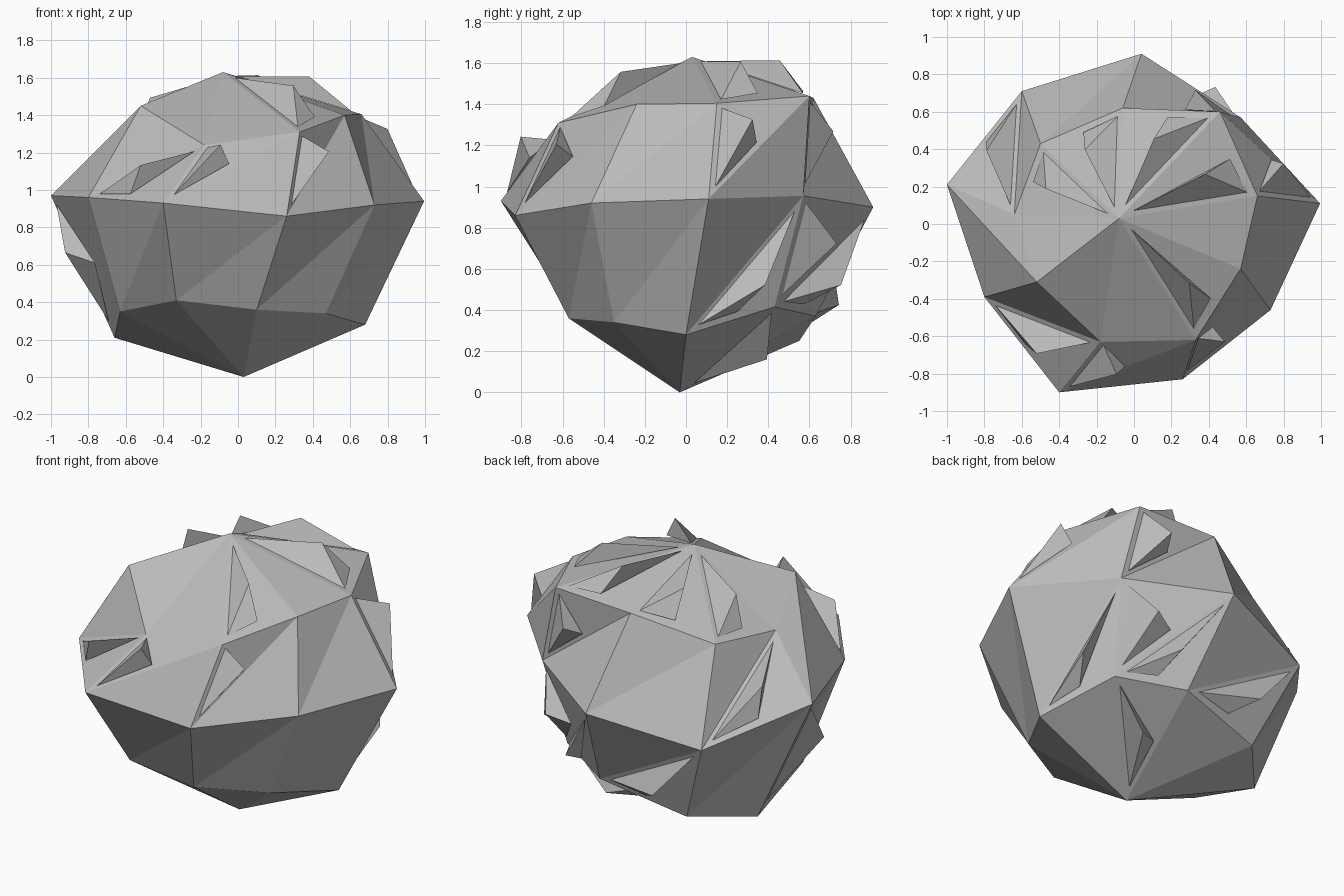
import bpy, bmesh
from mathutils import Vector

if "Cube" in bpy.data.objects:
    bpy.data.objects.remove(bpy.data.objects["Cube"])

stone = bpy.data.materials.new("grey_stone")
stone.diffuse_color = (0.5, 0.5, 0.5, 1)
stone.use_nodes = True
stone.node_tree.nodes["Principled BSDF"].inputs["Base Color"].default_value = stone.diffuse_color

# Rings of nine corners each, anticlockwise from +x
TOP, BOTTOM = Vector((-0.08, 0.03, 1.63)), Vector((0.03, -0.03, 0.0))
U = [Vector(p) for p in (
    (0.66, 0.15, 1.405), (0.46, 0.60, 1.44), (-0.06, 0.62, 1.43),
    (-0.50, 0.43, 1.285), (-0.64, 0.05, 1.265), (-0.52, -0.31, 1.45),
    (-0.18, -0.63, 1.24), (0.33, -0.62, 1.31), (0.57, -0.24, 1.40))]
V = [Vector(p) for p in (
    (0.995, 0.11, 0.94), (0.57, 0.57, 0.955), (0.04, 0.91, 0.90),
    (-0.60, 0.71, 0.77), (-1.0, 0.21, 0.97), (-0.80, -0.39, 0.96),
    (-0.40, -0.90, 0.93), (0.26, -0.83, 0.86), (0.73, -0.46, 0.92))]
L = [Vector(p) for p in (
    (0.68, 0.0, 0.28), (0.50, 0.43, 0.415), (0.14, 0.63, 0.37),
    (-0.39, 0.55, 0.25), (-0.66, 0.25, 0.21), (-0.63, -0.23, 0.35),
    (-0.33, -0.57, 0.41), (0.10, -0.57, 0.36), (0.47, -0.35, 0.34))]


def facet(band, j):
    """Corners of one triangle of a band, anticlockwise from outside."""
    k = (j + 1) % 9
    return {"cap": (TOP, U[j], U[k]),
            "upper_a": (U[j], V[j], U[k]),
            "upper_b": (U[k], V[j], V[k]),
            "lower_a": (V[j], L[j], V[k]),
            "lower_b": (V[k], L[j], L[k]),
            "base": (L[j], BOTTOM, L[k])}[band]


def finish(bm, name):
    bmesh.ops.recalc_face_normals(bm, faces=bm.faces)
    me = bpy.data.meshes.new(name)
    bm.to_mesh(me)
    bm.free()
    me.materials.append(stone)
    ob = bpy.data.objects.new(name, me)
    bpy.context.collection.objects.link(ob)


# Boulder body
bm = bmesh.new()
for band in ("cap", "upper_a", "upper_b", "lower_a", "lower_b", "base"):
    for j in range(9):
        bm.faces.new([bm.verts.new(p) for p in facet(band, j)])
bmesh.ops.remove_doubles(bm, verts=bm.verts, dist=0.0005)
finish(bm, "boulder")

# Chipped shards: a wedge standing along one side of some facets
SHARDS = {"cap": (0, 1, 2, 3, 7), "upper_a": (0, 1, 6, 7), "upper_b": (3, 5),
          "lower_a": (1, 4), "lower_b": (0, 1, 2), "base": (1,)}
for band, places in SHARDS.items():
    for j in places:
        a, b, c = facet(band, j)
        mid = (a + b + c) / 3
        n = (b - a).cross(c - a).normalized()
        p = a.lerp(mid, 0.18) + n * 0.003
        q = b.lerp(mid, 0.18) + n * 0.003
        peak = mid + n * 0.12
        toe = ((b + c) / 2).lerp(a, 0.08) + n * 0.015
        bm = bmesh.new()
        p, q, peak, toe = [bm.verts.new(v) for v in (p, q, peak, toe)]
        for tri in ((p, q, peak), (q, toe, peak), (toe, p, peak), (p, toe, q)):
            bm.faces.new(tri)
        finish(bm, f"shard_{band}_{j}")
